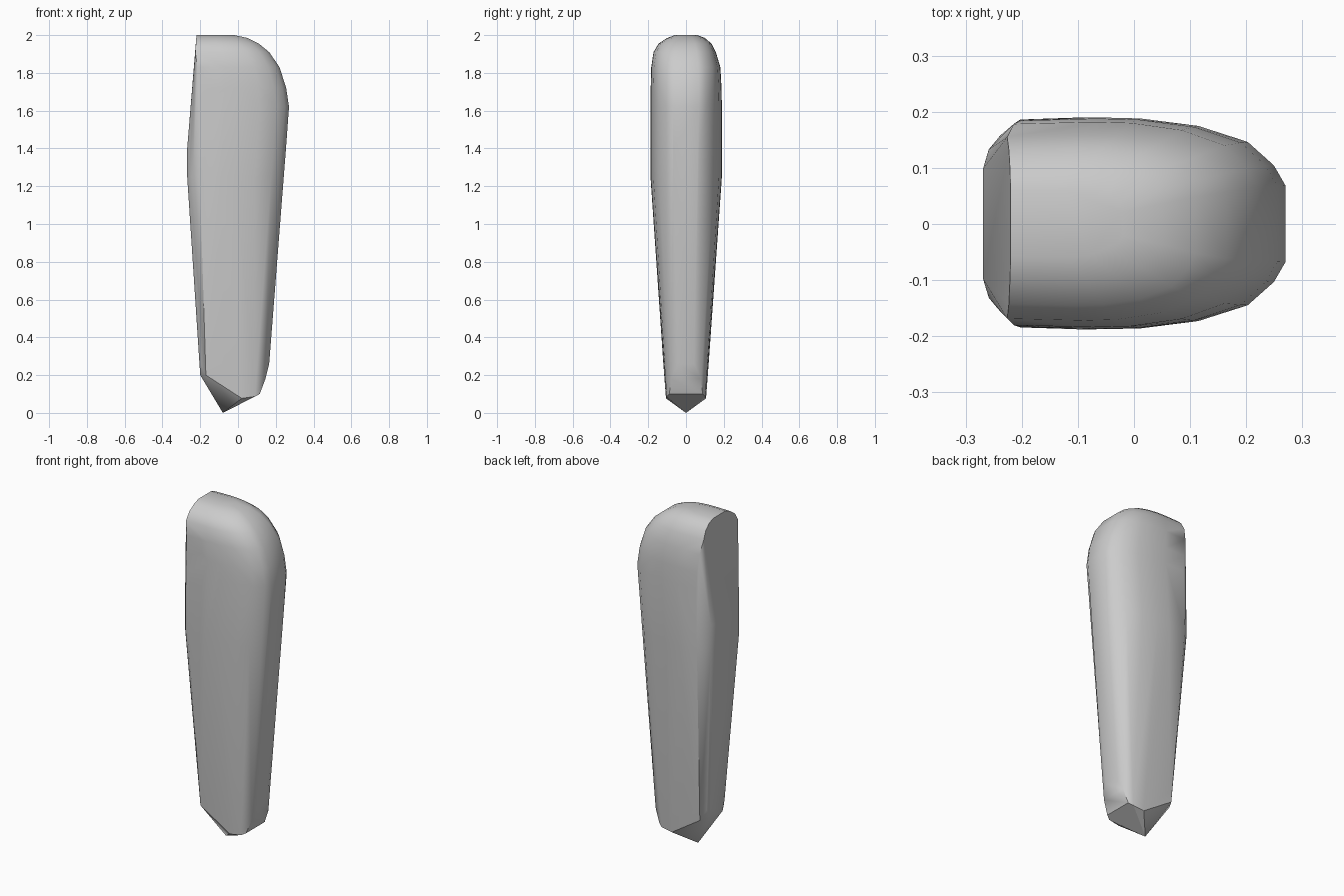
import bpy, bmesh, math

cube = bpy.data.objects.get("Cube")
if cube:
    bpy.data.objects.remove(cube, do_unlink=True)

grey = bpy.data.materials.new("mid grey")
grey.use_nodes = True
colour = (0.6, 0.6, 0.6, 1)
grey.diffuse_color = colour
grey.node_tree.nodes["Principled BSDF"].inputs["Base Color"].default_value = colour

# Half cross-section: distance along x, share of the half width
OUTLINE = [(0, .52), (.02, .7), (.06, .83), (.13, .98), (.35, 1), (.5, .99),
           (.7, .92), (.87, .77), (.96, .55), (1, .36)]

# Levels: z, left x, right x, front half width, back half width, left rounding
LEVELS = [
    (2.00, -.22, -.02, .06, .06, 0),
    (1.985, -.221, .05, .10, .10, 0),
    (1.955, -.223, .11, .145, .135, 0),
    (1.91, -.226, .165, .172, .158, 0),
    (1.83, -.232, .22, .184, .182, .3),
    (1.72, -.24, .255, .187, .188, .6),
    (1.62, -.248, .27, .188, .19, .8),
    (1.40, -.269, .254, .188, .19, 1),
    (1.25, -.269, .242, .188, .19, 1),
    (.26, -.204, .165, .12, .12, 1),
]


def section(z, left, right, front, back, rounding):
    for u, v in OUTLINE:
        if u < .2:
            u *= rounding
        x = left + u * (right - left)
        yield x, -v * front, z
        yield x, v * back, z


points = [p for level in LEVELS for p in section(*level)]

# Faceted foot ending in an off-centre point
points.append((-.08, 0, 0))
for x, y, z in [(-.2, .06, .2), (-.17, .112, .2), (.02, .106, .077),
                (.09, .102, .087), (.115, .088, .1), (.145, .08, .18)]:
    points += [(x, -y, z), (x, y, z)]

# Wrap the levels in one closed skin
bm = bmesh.new()
for p in points:
    bm.verts.new(p)
hull = bmesh.ops.convex_hull(bm, input=bm.verts)
loose = {v for v in hull["geom_interior"] + hull["geom_unused"]
         if isinstance(v, bmesh.types.BMVert)}
bmesh.ops.delete(bm, geom=list(loose), context="VERTS")
bmesh.ops.dissolve_limit(bm, angle_limit=math.radians(1), verts=bm.verts, edges=bm.edges)
bmesh.ops.recalc_face_normals(bm, faces=bm.faces)

mesh = bpy.data.meshes.new("handle_grip")
bm.to_mesh(mesh)
bm.free()
mesh.materials.append(grey)
grip = bpy.data.objects.new("handle_grip", mesh)
bpy.context.collection.objects.link(grip)
bpy.context.view_layer.objects.active = grip
grip.select_set(True)
bpy.ops.object.shade_smooth_by_angle(angle=math.radians(30))
